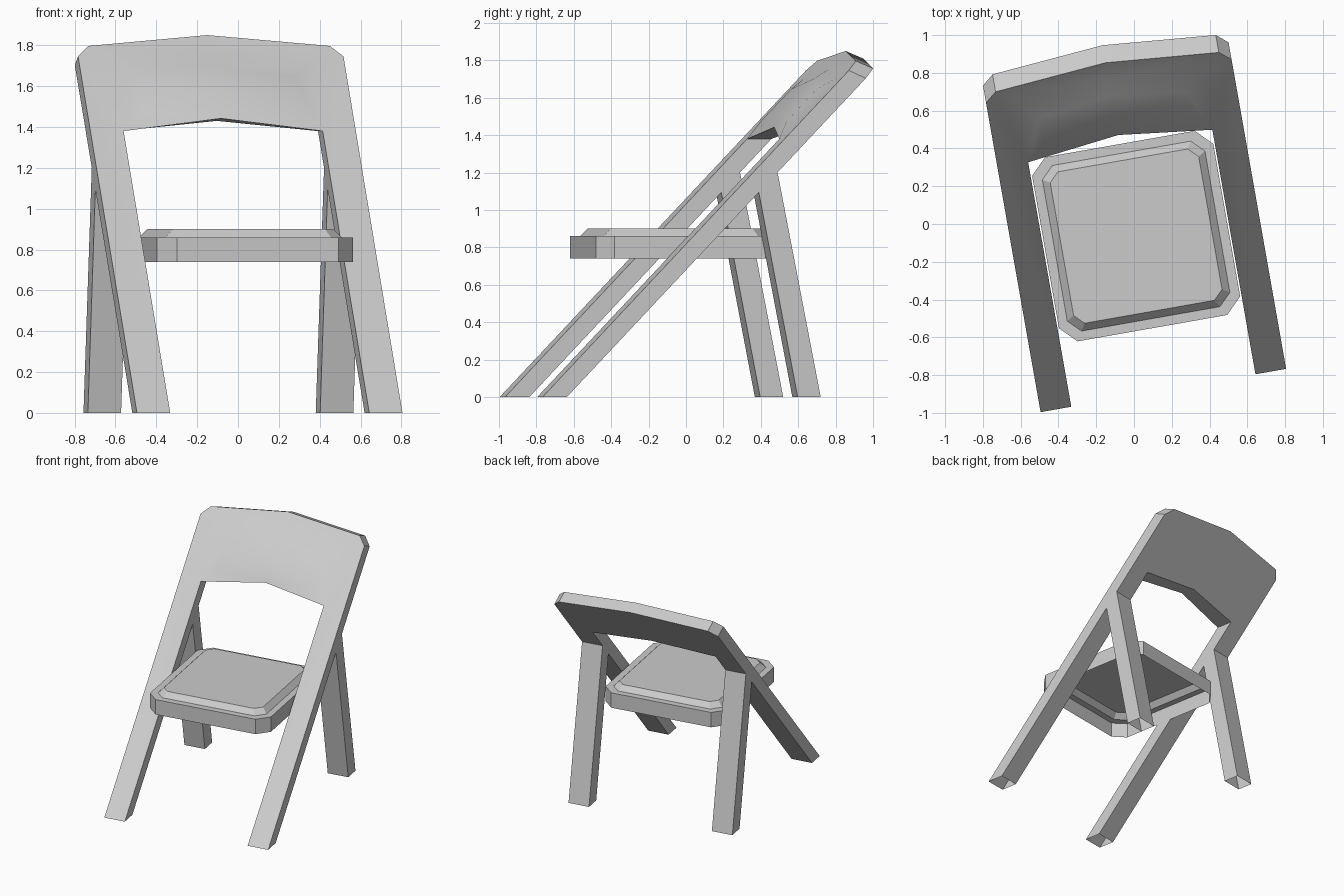
import bpy, bmesh, math

if "Cube" in bpy.data.objects:
    bpy.data.objects.remove(bpy.data.objects["Cube"])

TURN = math.radians(10)      # the whole chair is turned about z
SLOPE = 1.05                 # rise over run of the leaning frame


def make(name, verts, faces, mirror=False, smooth=False):
    bm = bmesh.new()
    vs = [bm.verts.new(v) for v in verts]
    for f in faces:
        bm.faces.new([vs[i] for i in f])
    bmesh.ops.recalc_face_normals(bm, faces=bm.faces[:])
    me = bpy.data.meshes.new(name)
    bm.to_mesh(me)
    bm.free()
    ob = bpy.data.objects.new(name, me)
    bpy.context.collection.objects.link(ob)
    ob.rotation_euler.z = TURN
    if mirror:
        mod = ob.modifiers.new("mirror", 'MIRROR')
        mod.use_clip = True
    if smooth:
        bpy.ops.object.select_all(action='DESELECT')
        ob.select_set(True)
        bpy.context.view_layer.objects.active = ob
        bpy.ops.object.shade_smooth_by_angle(angle=math.radians(25))
    return ob


# Front legs and backrest: half outline as name -> (x, front z, drop of back edge)
outline = {'A': (.66, 0, 0), 'B': (.66, 1.746, .042), 'C': (.60, 1.797, .04),
           'D': (0, 1.85, .04), 'E': (0, 1.442, .012), 'F': (.495, 1.38, 0),
           'G': (.495, 0, 0)}
# Padded area of the backrest: name -> (x, z, lift above the frame plane)
pad = {'P': (.487, 1.703, 0), 'Q': (0, 1.752, 0), 'R': (.395, 1.645, .035),
       'S': (0, 1.70, .035), 'T': (0, 1.52, .035), 'U': (.40, 1.475, .035)}
verts, idx = [], {}
for k, (x, z, drop) in outline.items():
    idx[k] = len(verts)
    verts.append((x, z / SLOPE - .895, z))
    idx[k.lower()] = len(verts)
    verts.append((x, (z - drop) / SLOPE - .763, z - drop))
for k, (x, z, lift) in pad.items():
    idx[k] = len(verts)
    verts.append((x, (z - lift) / SLOPE - .895, z))
loops = ["ABCPFG", "CDQP", "PQSR", "FPRU", "EFUT", "RSTU", "abcfg", "cdef"]
loops += [a + b + b.lower() + a.lower() for a, b in ("AB", "BC", "CD", "EF", "FG")]
make("front_legs_and_backrest", verts, [[idx[c] for c in l] for l in loops],
     mirror=True, smooth=True)

# Rear legs, open at the feet, ending on the back of the frame
side = [(.49, 0), (.615, 0), (.38, 1.205), (.277, 1.105)]
verts = [(x, y, z) for x in (.495, .66) for y, z in side]
make("rear_legs", verts,
     [(0, 1, 2, 3), (4, 5, 6, 7), (1, 2, 6, 5), (3, 0, 4, 7), (2, 3, 7, 6)], mirror=True)


# Seat: open shell with cut corners and a raised top
def ring(inset, z, cut):
    x, y0, y1 = .487 - inset, -.56 + inset, .43 - inset
    return [(-x + cut, y0, z), (x - cut, y0, z), (x, y0 + cut, z), (x, y1 - cut, z),
            (x - cut, y1, z), (-x + cut, y1, z), (-x, y1 - cut, z), (-x, y0 + cut, z)]


rings = [ring(0, .74, .085), ring(0, .86, .085), ring(.05, .86, .065), ring(.088, .90, .05)]
verts = [v for r in rings for v in r]
faces = [(r * 8 + i, r * 8 + (i + 1) % 8, r * 8 + 8 + (i + 1) % 8, r * 8 + 8 + i)
         for r in range(3) for i in range(8)]
faces.append(tuple(range(24, 32)))
make("seat", verts, faces)
